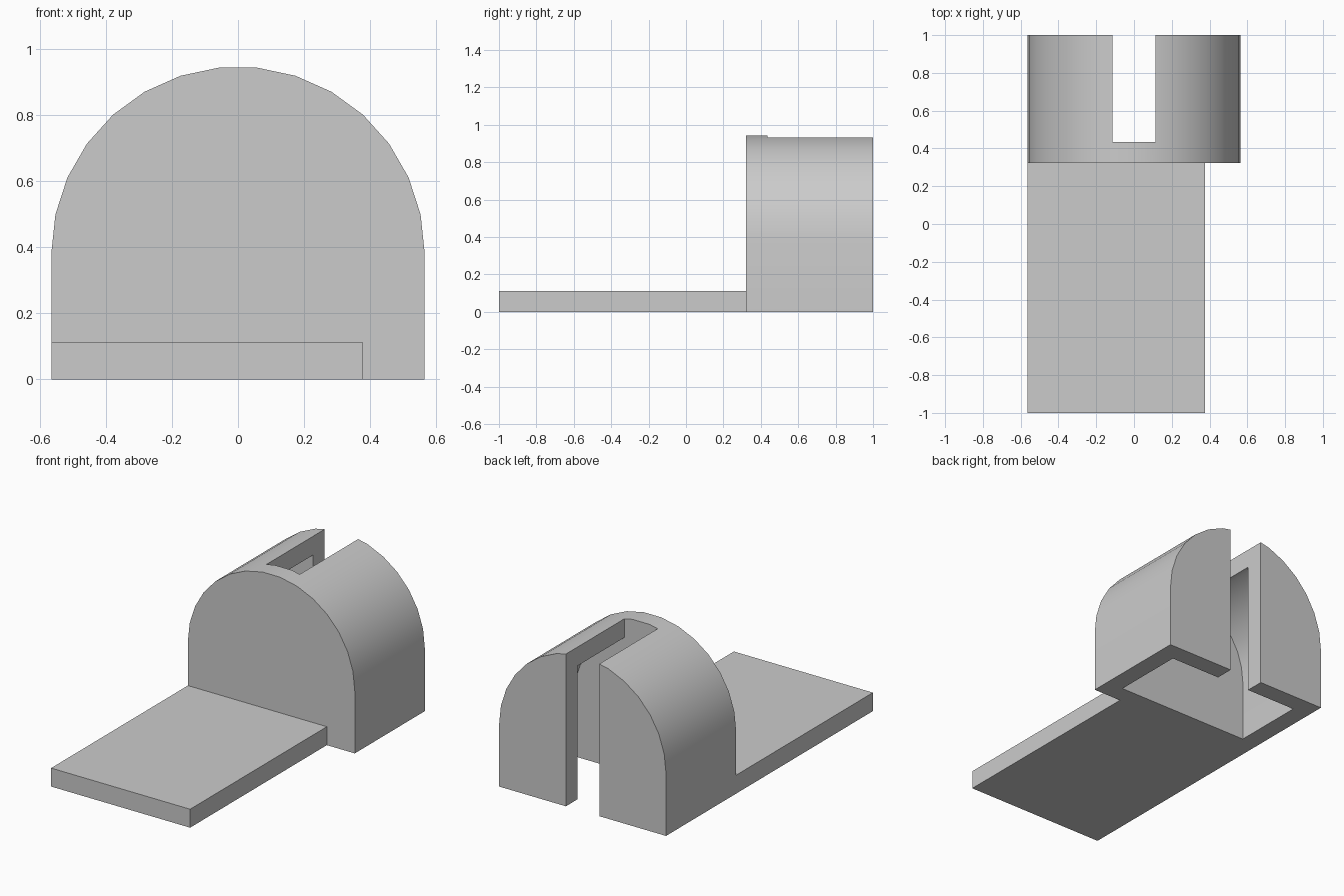
import bpy
import bmesh
import math

cube = bpy.data.objects.get("Cube")
if cube:
    bpy.data.objects.remove(cube, do_unlink=True)

U = 0.113            # wall thickness, the module of the whole design
R = 5 * U            # outer arch radius
SPRING = 0.381       # height where the arch begins
BACK = 1.0
FRONT = BACK - 6 * U
STEPS = 15

grey = bpy.data.materials.new("plain grey")
grey.use_nodes = True
colour = (0.6, 0.6, 0.6, 1)
grey.diffuse_color = colour
grey.node_tree.nodes["Principled BSDF"].inputs["Base Color"].default_value = colour


def extrude_profile(name, points, y0, y1):
    """Extrude an (x, z) outline along y."""
    bm = bmesh.new()
    face = bm.faces.new([bm.verts.new((x, y0, z)) for x, z in points])
    ext = bmesh.ops.extrude_face_region(bm, geom=[face])
    moved = [v for v in ext["geom"] if isinstance(v, bmesh.types.BMVert)]
    bmesh.ops.translate(bm, vec=(0, y1 - y0, 0), verts=moved)
    bmesh.ops.recalc_face_normals(bm, faces=bm.faces)
    mesh = bpy.data.meshes.new(name)
    bm.to_mesh(mesh)
    bm.free()
    mesh.materials.append(grey)
    obj = bpy.data.objects.new(name, mesh)
    bpy.context.collection.objects.link(obj)
    return obj


def arch(radius, bottom):
    curve = [(radius * math.cos(math.pi * i / STEPS),
              SPRING + radius * math.sin(math.pi * i / STEPS))
             for i in range(STEPS + 1)]
    return [(radius, bottom)] + curve + [(-radius, bottom)]


def box(x0, x1, z0, z1):
    return [(x0, z0), (x1, z0), (x1, z1), (x0, z1)]


def cut(obj, cutter):
    """Subtract the cutter, then discard it."""
    cutter.hide_render = True
    mod = obj.modifiers.new("cut", 'BOOLEAN')
    mod.operation = 'DIFFERENCE'
    mod.solver = 'EXACT'
    mod.object = cutter
    bpy.context.view_layer.update()
    graph = bpy.context.evaluated_depsgraph_get()
    mesh = bpy.data.meshes.new_from_object(obj.evaluated_get(graph))
    obj.modifiers.clear()
    obj.data = mesh
    bpy.data.objects.remove(cutter, do_unlink=True)


# Arched housing, hollow and open underneath
housing = extrude_profile("arched_housing", arch(R, 0), FRONT, BACK)
cut(housing, extrude_profile("cavity_cutter", arch(R - U, -U), FRONT + U, BACK - U))

# Slot through the roof and back wall
cut(housing, extrude_profile("slot_cutter", box(-U, U, -U, 2 * R), FRONT + U, BACK + U))

# Flat base plate, flush with one side of the housing
extrude_profile("base_plate", box(-R, 0.376, 0, U), -1, FRONT)

# Smooth arch with crisp edges
bpy.ops.object.select_all(action='DESELECT')
housing.select_set(True)
bpy.context.view_layer.objects.active = housing
bpy.ops.object.shade_smooth_by_angle(angle=math.radians(30))
